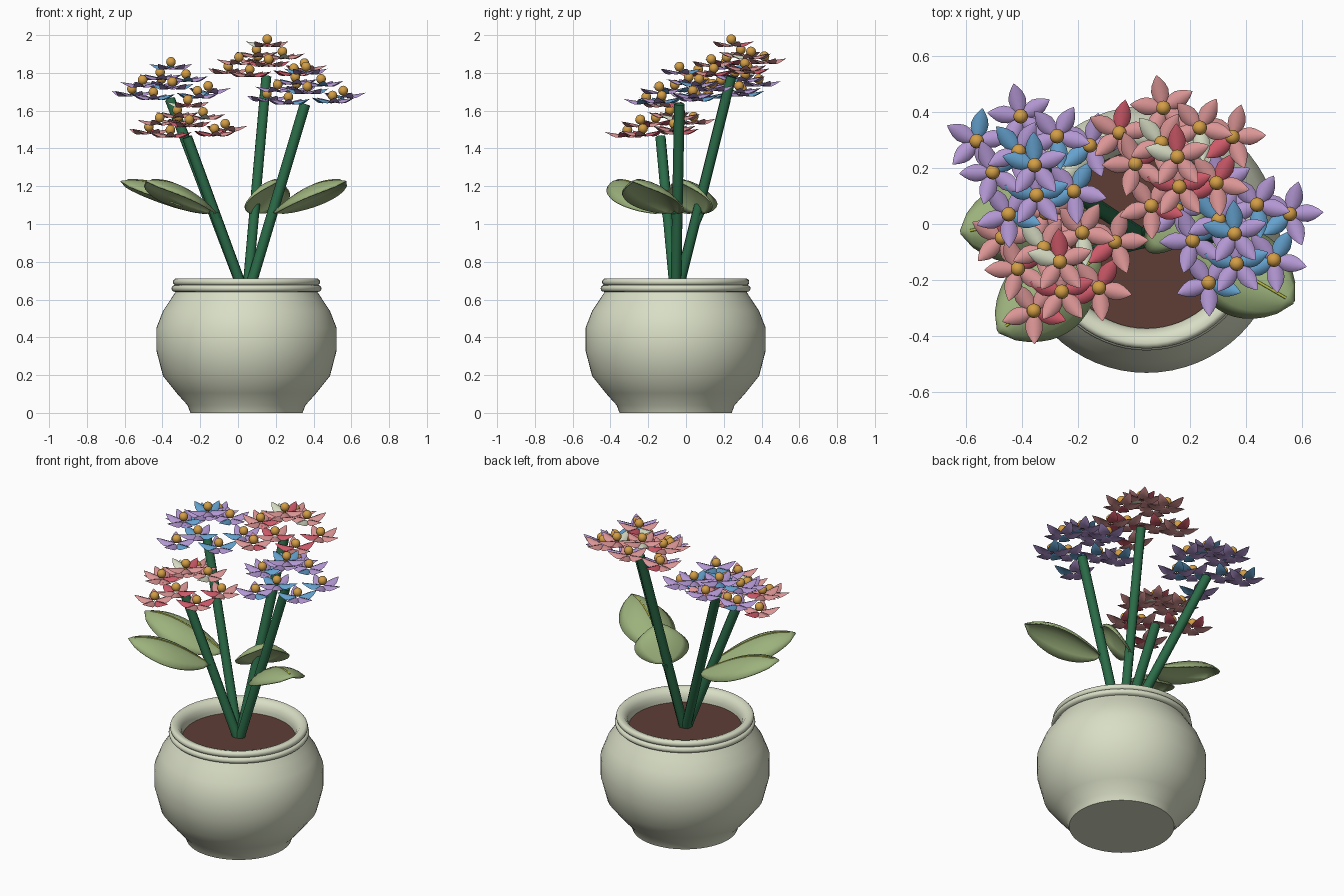
import bpy, bmesh, math
from mathutils import Vector, Matrix

cube = bpy.data.objects.get("Cube")
if cube:
    bpy.data.objects.remove(cube)


def material(name, r, g, b):
    m = bpy.data.materials.new(name)
    m.use_nodes = True
    m.diffuse_color = (r, g, b, 1)
    node = next(n for n in m.node_tree.nodes if n.type == 'BSDF_PRINCIPLED')
    node.inputs["Base Color"].default_value = (r, g, b, 1)
    return m


CREAM = material("cream", 0.69, 0.73, 0.56)
SOIL = material("soil brown", 0.11, 0.047, 0.036)
STEM = material("stem green", 0.024, 0.15, 0.065)
LEAF = material("leaf green", 0.33, 0.44, 0.2)
VEIN = material("vein yellow green", 0.45, 0.47, 0.06)
GOLD = material("gold", 0.65, 0.34, 0.06)
PINK = material("pink", 0.71, 0.3, 0.3)
CRIMSON = material("crimson", 0.61, 0.1, 0.14)
LAVENDER = material("lavender", 0.45, 0.31, 0.65)
BLUE = material("blue", 0.13, 0.36, 0.62)


def finish(name, bm, mats, angle=50):
    """Turn a bmesh into a smooth shaded object."""
    me = bpy.data.meshes.new(name)
    bm.to_mesh(me)
    bm.free()
    for m in mats:
        me.materials.append(m)
    ob = bpy.data.objects.new(name, me)
    bpy.context.collection.objects.link(ob)
    bpy.ops.object.select_all(action='DESELECT')
    ob.select_set(True)
    bpy.context.view_layer.objects.active = ob
    bpy.ops.object.shade_smooth_by_angle(angle=math.radians(angle))
    return ob


def tube(name, points, radius, mat):
    """Straight-sided tube through the given points, with capped ends."""
    cu = bpy.data.curves.new(name, 'CURVE')
    cu.dimensions = '3D'
    cu.bevel_depth = radius
    cu.bevel_resolution = 2
    cu.use_fill_caps = True
    sp = cu.splines.new('POLY')
    sp.points.add(len(points) - 1)
    for p, co in zip(sp.points, points):
        p.co = (*co, 1)
    cu.materials.append(mat)
    ob = bpy.data.objects.new(name, cu)
    bpy.context.collection.objects.link(ob)


CENTRE = Vector((0.045, -0.055, 0))


def bead(z, major, minor):
    """Outward half circle for the rim profile."""
    return [(major + minor * math.cos(a), z + minor * math.sin(a))
            for a in (math.pi * (i / 6 - 0.5) for i in range(7))]


# Pot: one turned profile with a two-bead rim
profile = [(0, 0), (0.297, 0), (0.312, 0.04), (0.37, 0.105), (0.442, 0.195),
           (0.477, 0.33), (0.477, 0.45), (0.442, 0.54), (0.402, 0.6), (0.376, 0.64)]
profile += bead(0.659, 0.379, 0.018) + bead(0.693, 0.371, 0.019)
profile += [(0.345, 0.705), (0.325, 0.68), (0.318, 0.65), (0.318, 0.59)]
bm = bmesh.new()
verts = [bm.verts.new((r, 0, z)) for r, z in profile]
edges = [bm.edges.new(pair) for pair in zip(verts, verts[1:])]
bmesh.ops.spin(bm, geom=verts + edges, cent=(0, 0, 0), axis=(0, 0, 1),
               angle=math.tau, steps=64)
bmesh.ops.remove_doubles(bm, verts=bm.verts, dist=0.0005)
bmesh.ops.recalc_face_normals(bm, faces=bm.faces)
finish("pot", bm, [CREAM]).location = CENTRE

# Soil disc inside the pot
bm = bmesh.new()
bmesh.ops.create_circle(bm, cap_ends=True, segments=64, radius=0.319)
finish("soil", bm, [SOIL]).location = CENTRE + Vector((0, 0, 0.633))

ROOT = CENTRE + Vector((0, 0, 0.6))


def leaf(name, base, tip, half_width):
    """Arched leaf with drooping sides, plus a raised midrib."""
    along = tip - base
    side = Vector((-along.y, along.x, 0)).normalized()
    nu, nv = 14, 8

    def at(u, v):
        w = math.sin(math.pi * u ** 1.1) ** 0.65 if 0 < u < 1 else 0.02
        p = base + along * u + side * (v * w * half_width)
        p.z += 0.17 * math.sin(u * math.pi * 0.58) - 0.082 * v * v * w
        return p

    bm = bmesh.new()
    grid = [[bm.verts.new(at(i / nu, 2 * j / nv - 1)) for j in range(nv + 1)]
            for i in range(nu + 1)]
    for a, b in zip(grid, grid[1:]):
        for j in range(nv):
            bm.faces.new((a[j], b[j], b[j + 1], a[j + 1]))
    bmesh.ops.recalc_face_normals(bm, faces=bm.faces)
    ob = finish(name, bm, [LEAF])
    mod = ob.modifiers.new("thickness", 'SOLIDIFY')
    mod.thickness = 0.008
    mod.offset = 0
    rib = [at(i / nu, 0) + Vector((0, 0, 0.003)) for i in range(nu)]
    tube(name + "_vein", rib, 0.005, VEIN)


def add_petal(bm, place, slot):
    """Pointed petal along local x, with drooping sides and a lifted tip."""
    made = bmesh.ops.create_uvsphere(bm, u_segments=8, v_segments=8, radius=1)["verts"]
    for v in made:
        x, y, z = v.co
        t = min(1, max(0, (z + 1) / 2))
        width = math.sin(math.pi * t ** 0.85) ** 0.9 / max(0.01, math.hypot(x, y))
        x, y = x * width, y * width
        v.co = place @ Vector((0.008 + 0.112 * t, x * 0.032,
                               y * 0.007 + 0.02 * t * t - 0.014 * x * x))
    for f in {f for v in made for f in v.link_faces}:
        f.material_index = slot


# Flower offsets in a cluster: x, y, drop below the top, turn in degrees,
# and petal colours (0 main, 1 accent, 2 second accent)
FLOWERS = [
    (0, 0, 0, 92, "12000"), (-0.05, 0.175, 0.09, 102, "00000"),
    (-0.207, 0.086, 0.143, 80, "10000"), (0.08, 0.104, 0.065, 60, "00020"),
    (0.197, 0.071, 0.127, 75, "00100"), (-0.057, 0.05, 0.055, 60, "02000"),
    (-0.15, -0.025, 0.095, 110, "00001"), (-0.093, -0.175, 0.16, 55, "00001"),
    (0.007, -0.107, 0.105, 20, "10100"), (0.14, -0.093, 0.153, 60, "10100"),
]


def cluster(name, top, main, accent, second):
    bm = bmesh.new()
    for x, y, drop, turn, colours in FLOWERS:
        spot = Matrix.Translation(top + Vector((x, y, -drop)))
        for k, c in enumerate(colours):
            spin = Matrix.Rotation(math.radians(turn + 72 * k), 4, 'Z')
            add_petal(bm, spot @ Matrix.Translation((0, 0, -0.031)) @ spin, int(c))
        ball = bmesh.ops.create_uvsphere(bm, u_segments=14, v_segments=10,
                                         radius=0.026, matrix=spot)["verts"]
        for f in {f for v in ball for f in v.link_faces}:
            f.material_index = 3
    finish(name, bm, [main, accent, second, GOLD], 80)


# Each plant: name, stem top, leaf base, leaf tip, leaf half width, petal colours
RED_SET = (PINK, CRIMSON, CREAM)
BLUE_SET = (LAVENDER, BLUE, BLUE)
PLANTS = [
    ("back_right", (-0.36, 0.21, 1.66), (-0.14, 0.06), (-0.62, -0.03), 0.15, BLUE_SET),
    ("front_right", (-0.27, -0.135, 1.46), (-0.12, -0.11), (-0.485, -0.385), 0.15, RED_SET),
    ("back_left", (0.15, 0.24, 1.78), (0.09, 0.08), (0.215, -0.04), 0.155, RED_SET),
    ("front_left", (0.355, -0.035, 1.635), (0.19, -0.06), (0.57, -0.28), 0.155, BLUE_SET),
]
for name, end, base, tip, width, petals in PLANTS:
    end = Vector(end)
    base, tip = Vector((*base, 1.06)), Vector((*tip, 1.06))

    def on_stem(z):
        return ROOT.lerp(end, (z - ROOT.z) / (end.z - ROOT.z))

    tube(name + "_stem", [ROOT, end], 0.028, STEM)
    # Leaf stalk leaves the stem and bends into the leaf
    tube(name + "_leaf_stalk", [on_stem(0.8), on_stem(0.95).lerp(base, 0.3), base],
         0.019, STEM)
    leaf(name + "_leaf", base, tip, width)
    cluster(name + "_flowers", end + Vector((0.005, 0, 0.198)), *petals)
